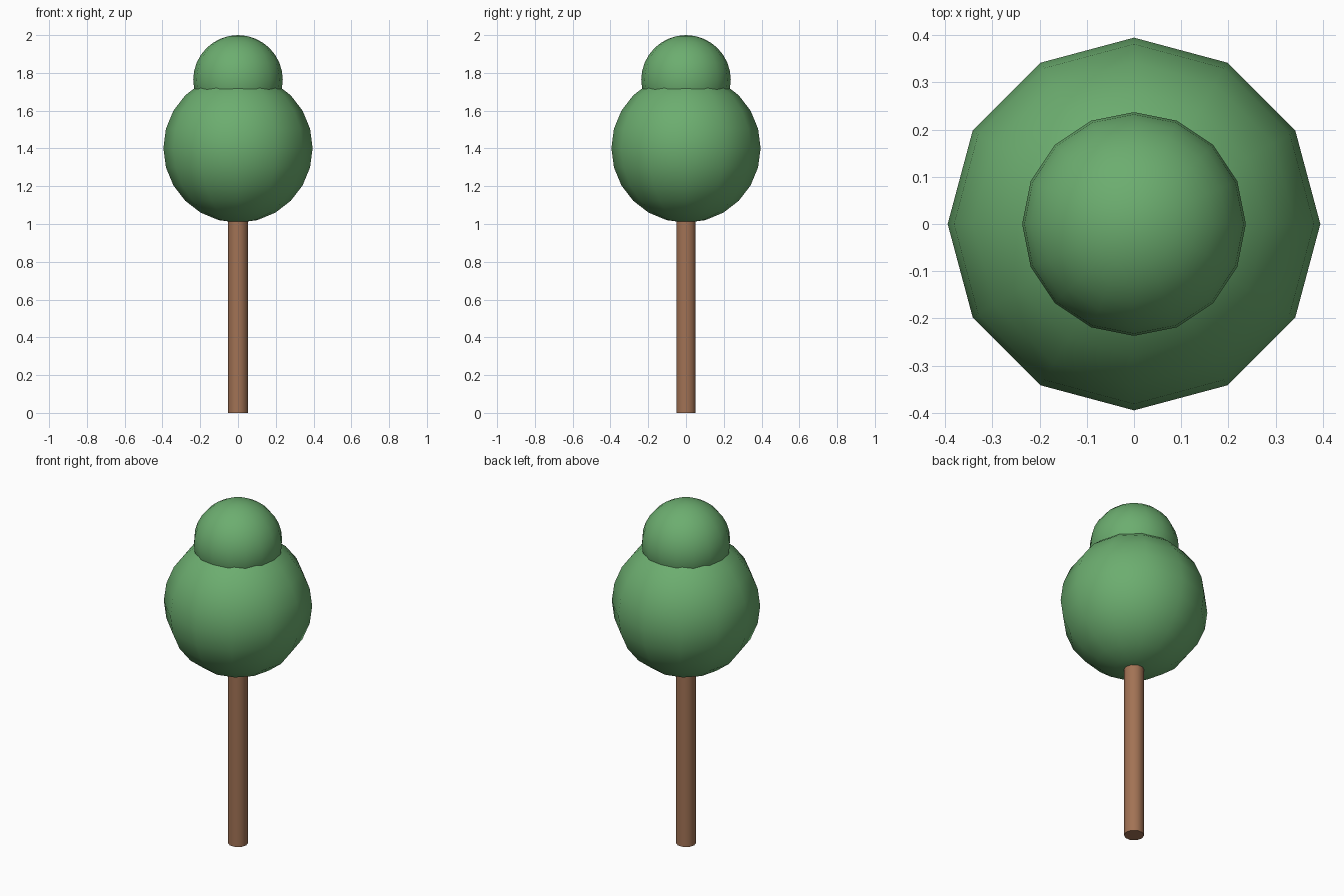
import bpy
import math

if "Cube" in bpy.data.objects:
    bpy.data.objects.remove(bpy.data.objects["Cube"])


def material(name, rgb):
    mat = bpy.data.materials.new(name)
    mat.diffuse_color = (*rgb, 1)
    mat.use_nodes = True
    mat.node_tree.nodes["Principled BSDF"].inputs["Base Color"].default_value = mat.diffuse_color
    return mat


green = material("leaf_green", (0.15, 0.42, 0.16))
brown = material("bark_brown", (0.36, 0.17, 0.09))


def finish(name, mat):
    obj = bpy.context.object
    obj.name = name
    obj.data.materials.append(mat)
    return obj


def foliage(name, sides, radius, z):
    bpy.ops.mesh.primitive_uv_sphere_add(
        segments=sides, ring_count=sides, radius=radius, location=(0, 0, z))
    bpy.ops.object.shade_smooth()
    return finish(name, green)


# Trunk: ten-sided post running up into the foliage
trunk_top = 1.06
bpy.ops.mesh.primitive_cylinder_add(
    vertices=10, radius=0.054, depth=trunk_top,
    location=(0, 0, trunk_top / 2), rotation=(0, 0, math.pi / 2))
bpy.ops.object.shade_smooth_by_angle(angle=math.radians(50))
finish("trunk", brown)

# Foliage: large lower ball and smaller ball on top
foliage("lower_foliage", 12, 0.395, 1.402)
foliage("upper_foliage", 16, 0.237, 1.763)
